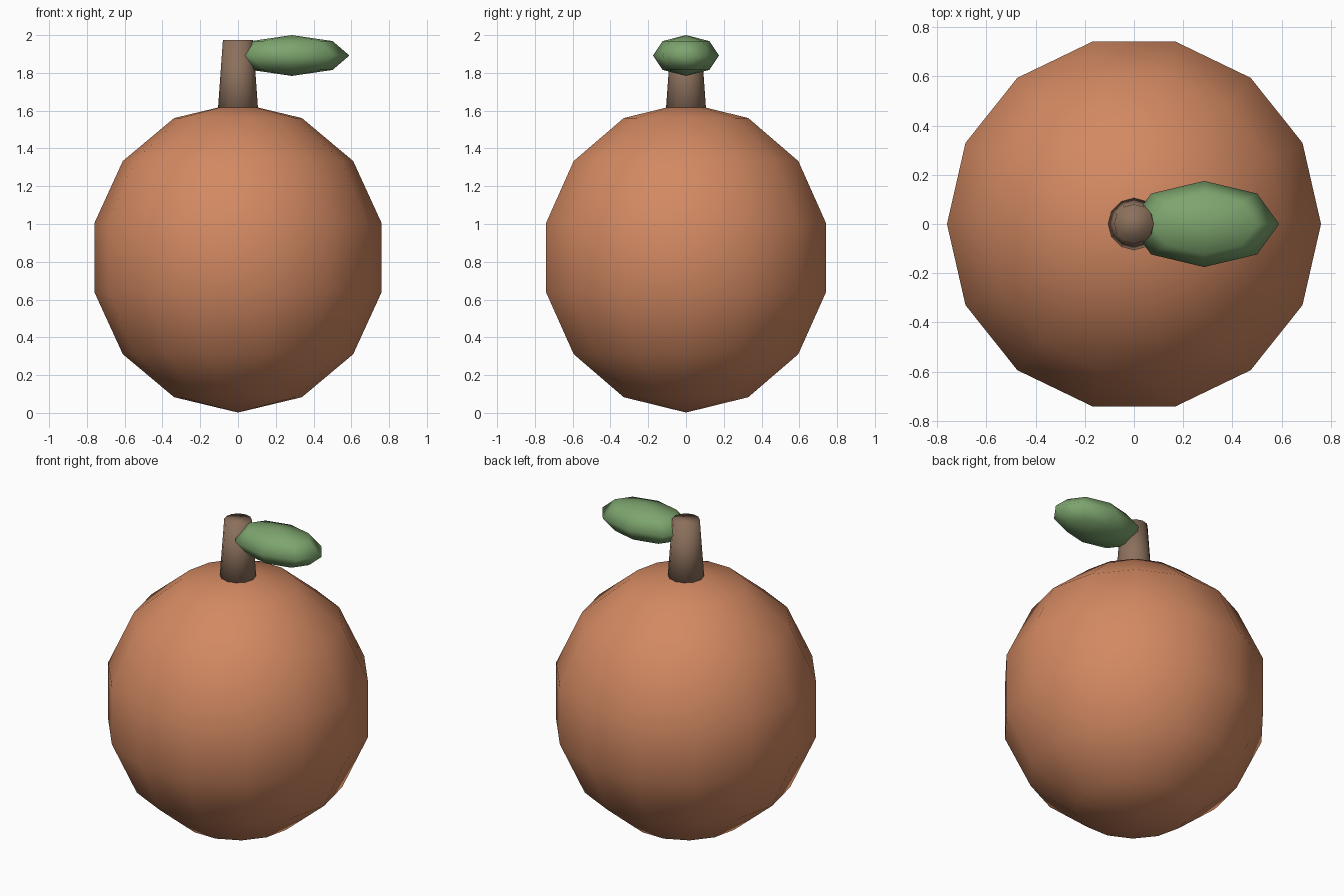
import bpy
import bmesh
from math import pi
from mathutils import Matrix

if "Cube" in bpy.data.objects:
    bpy.data.objects.remove(bpy.data.objects["Cube"])


def material(name, rgb):
    mat = bpy.data.materials.new(name)
    mat.use_nodes = True
    mat.diffuse_color = (*rgb, 1)
    mat.node_tree.nodes["Principled BSDF"].inputs["Base Color"].default_value = (*rgb, 1)
    return mat


def finish(name, bm, mat):
    """Turn a bmesh into a smooth-shaded object of one colour."""
    bmesh.ops.recalc_face_normals(bm, faces=bm.faces)
    for face in bm.faces:
        face.smooth = True
    mesh = bpy.data.meshes.new(name)
    bm.to_mesh(mesh)
    bm.free()
    mesh.materials.append(mat)
    obj = bpy.data.objects.new(name, mesh)
    bpy.context.collection.objects.link(obj)
    return obj


def ellipsoid(name, segments, rings, radii, centre, mat):
    """Low-poly sphere stretched to three radii, with a corner on the x axis."""
    bm = bmesh.new()
    bmesh.ops.create_uvsphere(bm, u_segments=segments, v_segments=rings, radius=1)
    # Turn the sphere if its corners start on the y axis instead
    if max(v.co.y for v in bm.verts) > max(v.co.x for v in bm.verts) + 0.001:
        bm.transform(Matrix.Rotation(pi / 2, 4, "Z"))
    bm.transform(Matrix.Translation(centre) @ Matrix.Diagonal((*radii, 1)))
    return finish(name, bm, mat)


orange = material("orange_peel", (0.65, 0.25, 0.122))
brown = material("stem_brown", (0.262, 0.162, 0.107))
green = material("leaf_green", (0.205, 0.376, 0.156))

# Fruit body
ellipsoid("fruit_body", 14, 7, (0.78, 0.78, 0.82), (0, 0, 0.822), orange)

# Tapered stem, sunk into the top of the fruit
bm = bmesh.new()
bmesh.ops.create_cone(bm, cap_ends=True, segments=12, radius1=0.111, radius2=0.08,
                      depth=0.435, matrix=Matrix.Translation((0, 0, 1.757)))
finish("stem", bm, brown)

# Leaf
ellipsoid("leaf", 8, 4, (0.305, 0.175, 0.108), (0.285, 0, 1.892), green)
